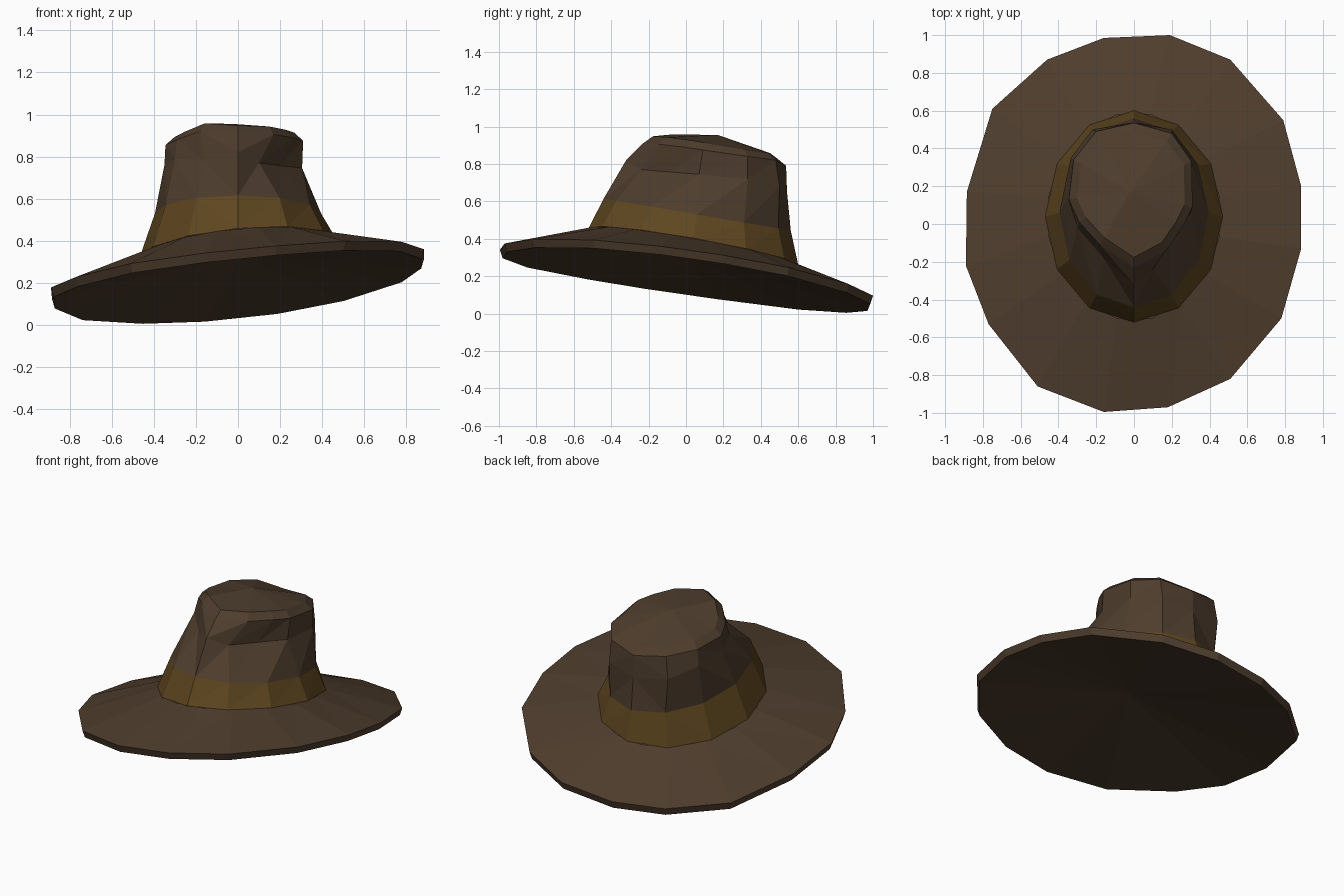
import bpy
import math

if "Cube" in bpy.data.objects:
    bpy.data.objects.remove(bpy.data.objects["Cube"])


def material(name, rgb):
    m = bpy.data.materials.new(name)
    m.diffuse_color = (*rgb, 1)
    m.use_nodes = True
    m.node_tree.nodes["Principled BSDF"].inputs["Base Color"].default_value = m.diffuse_color
    return m


felt = material("brown felt", (0.075, 0.046, 0.026))
ribbon = material("ochre ribbon", (0.113, 0.062, 0.014))


def ellipse(n, rx, ry, cy, height, turn=0.0):
    """Ring of n points, counter-clockwise from the front."""
    pts = []
    for i in range(n):
        a = 2 * math.pi * (i + turn) / n - math.pi / 2
        x, y = rx * math.cos(a), cy + ry * math.sin(a)
        pts.append((x, y, height(x, y)))
    return pts


def loft(name, rings, mat, bottom=None, top=None):
    """Skin rings of equal count, split symmetrically, with optional fan tips."""
    n = len(rings[0])
    verts = [p for r in rings for p in r]
    faces = []
    for k in range(len(rings) - 1):
        for i in range(n):
            j = (i + 1) % n
            a, b, c, d = k * n + i, k * n + j, k * n + n + j, k * n + n + i
            faces += [(a, b, c), (a, c, d)] if i < n / 2 else [(a, b, d), (b, c, d)]
    if bottom:
        verts.append(bottom)
        faces += [(len(verts) - 1, (i + 1) % n, i) for i in range(n)]
    if top:
        verts.append(top)
        k = (len(rings) - 1) * n
        faces += [(len(verts) - 1, k + i, k + (i + 1) % n) for i in range(n)]
    mesh = bpy.data.meshes.new(name)
    mesh.from_pydata(verts, [], faces)
    mesh.materials.append(mat)
    obj = bpy.data.objects.new(name, mesh)
    bpy.context.collection.objects.link(obj)
    return obj


def brim_z(x, y):
    return 0.171 + 0.11 * x - 0.142 * y + 0.035 * x * x


def base_z(x, y):
    return 0.366 + 0.094 * x - 0.177 * y


# Brim: tilted, slightly irregular sixteen-sided cone rising to the crown
outline = [(.18, -.97), (.51, -.82), (.78, -.5), (.885, -.13), (.885, .2), (.79, .55),
           (.51, .87), (.19, 1.0), (-.16, .985), (-.46, .87), (-.75, .61), (-.885, .17),
           (-.89, -.22), (-.77, -.53), (-.51, -.86), (-.16, -.995)]
under = [(x * .985, y * .985, brim_z(x, y)) for x, y in outline]
edge = [(x, y, brim_z(x, y) + 0.045) for x, y in outline]
inner = ellipse(16, 0.46, 0.55, 0.04, base_z, 0.5)
loft("brim", [under, edge, inner], felt, bottom=(0.02, -0.02, 0.33))

# Ribbon band around the foot of the crown
foot = ellipse(12, 0.47, 0.56, 0.04, base_z)
band_top = ellipse(12, 0.395, 0.50, 0.06, lambda x, y: 0.54 - 0.17 * y)
loft("ribbon_band", [foot, band_top], ribbon)

# Crown: wall ring with the pinch at the front right, then the shoulder
wall = [(0, -.32, .82), (.1, -.24, .77), (.2, -.085, .757), (.305, .07, .745),
        (.305, .33, .72), (.2, .5, .68), (0, .54, .65), (-.22, .5, .68),
        (-.335, .35, .74), (-.35, .13, .76), (-.3, -.02, .79), (-.16, -.18, .78)]
shoulder = [(0, -.23, .91), (.17, -.14, .905), (.26, -.01, .89), (.31, .09, .875),
            (.305, .33, .84), (.2, .48, .82), (0, .535, .79), (-.2, .49, .82),
            (-.32, .34, .84), (-.345, .13, .855), (-.29, .01, .88), (-.18, -.11, .92)]
rim = [(-.01 + .87 * (x + .01), .18 + .87 * (y - .18), z + .038) for x, y, z in shoulder]
loft("crown", [band_top, wall, shoulder, rim], felt, top=(-0.02, 0.17, 0.955))
